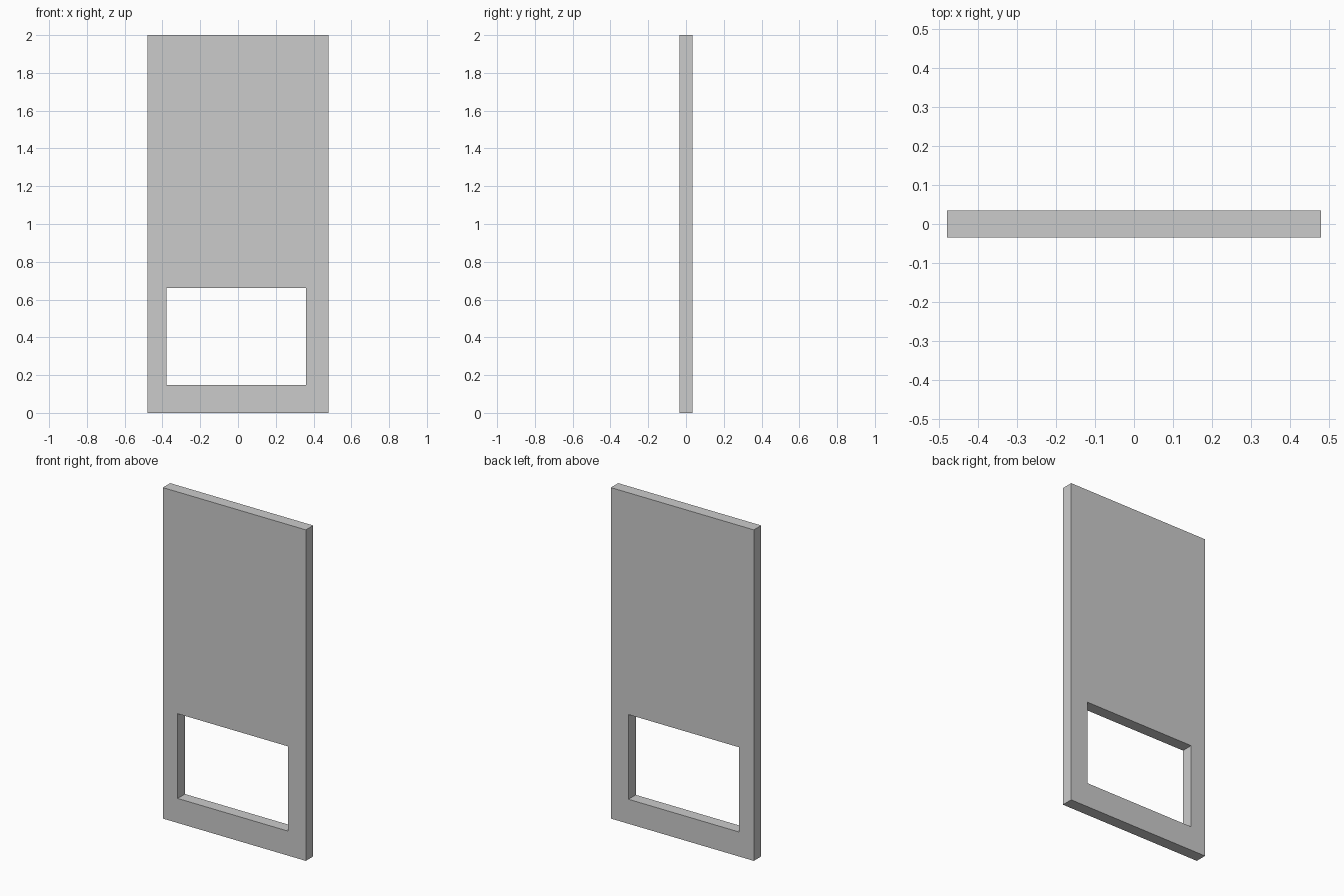
import bpy

if "Cube" in bpy.data.objects:
    bpy.data.objects.remove(bpy.data.objects["Cube"])

HALF_WIDTH, THICKNESS, HEIGHT = 0.478, 0.07, 2.0


def box(name, x0, x1, depth, z0, z1):
    bpy.ops.mesh.primitive_cube_add(size=1, location=((x0 + x1) / 2, 0, (z0 + z1) / 2))
    obj = bpy.context.object
    obj.name = name
    obj.scale = (x1 - x0, depth, z1 - z0)
    bpy.ops.object.transform_apply(location=False, rotation=False, scale=True)
    return obj


# Flat door panel
panel = box("door_panel", -HALF_WIDTH, HALF_WIDTH, THICKNESS, 0, HEIGHT)

# Rectangular opening near the bottom, slightly off centre
cutter = box("opening_cutter", -0.379, 0.36, THICKNESS * 3, 0.148, 0.66)
cutter.hide_render = True

cut = panel.modifiers.new("opening", 'BOOLEAN')
cut.operation = 'DIFFERENCE'
cut.solver = 'EXACT'
cut.object = cutter
bpy.context.view_layer.objects.active = panel
bpy.ops.object.modifier_apply(modifier=cut.name)
bpy.data.objects.remove(cutter, do_unlink=True)
